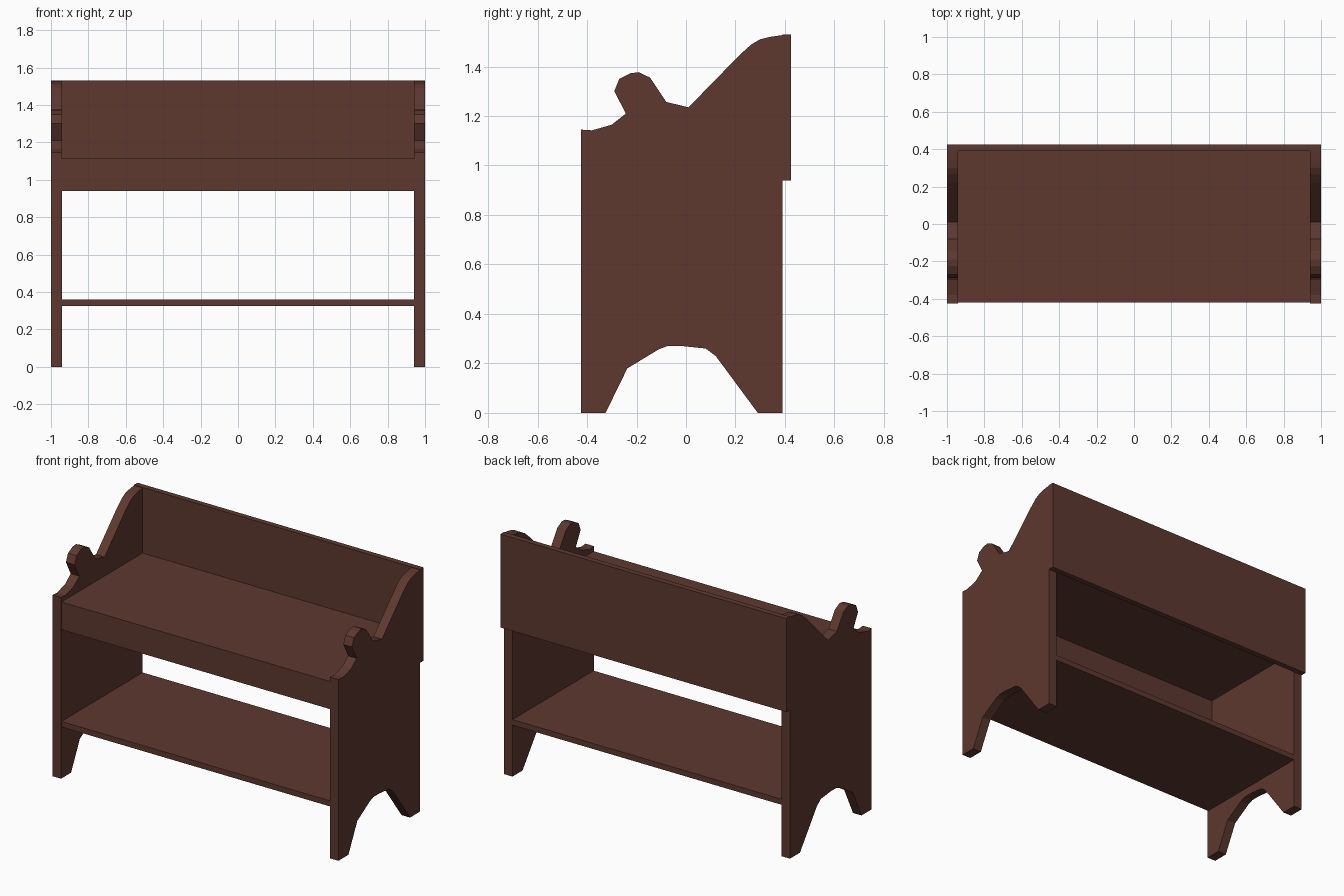
import bpy, bmesh

if "Cube" in bpy.data.objects:
    bpy.data.objects.remove(bpy.data.objects["Cube"])

wood = bpy.data.materials.new("dark brown wood")
wood.diffuse_color = (0.11, 0.04, 0.028, 1)
wood.use_nodes = True
wood.node_tree.nodes["Principled BSDF"].inputs["Base Color"].default_value = wood.diffuse_color


def finish(name, bm):
    bmesh.ops.recalc_face_normals(bm, faces=bm.faces)
    mesh = bpy.data.meshes.new(name)
    bm.to_mesh(mesh)
    bm.free()
    mesh.materials.append(wood)
    obj = bpy.data.objects.new(name, mesh)
    bpy.context.collection.objects.link(obj)
    return obj


def board(name, x, y, z):
    """Box from (min, max) ranges on each axis."""
    bm = bmesh.new()
    bmesh.ops.create_cube(bm, size=1)
    for v in bm.verts:
        v.co = [r[0] if c < 0 else r[1] for c, r in zip(v.co, (x, y, z))]
    return finish(name, bm)


def side_panel(name, x0, x1, profile):
    """Extrude a (y, z) outline along x."""
    bm = bmesh.new()
    face = bm.faces.new([bm.verts.new((x0, y, z)) for y, z in profile])
    ext = bmesh.ops.extrude_face_region(bm, geom=[face])
    for v in ext["geom"]:
        if isinstance(v, bmesh.types.BMVert):
            v.co.x = x1
    return finish(name, bm)


# Side outline: feet with arch, straight back, sloped shoulder, knob, front corner
outline = [
    (-0.425, 0), (-0.325, 0), (-0.237, 0.18), (-0.11, 0.257), (-0.075, 0.27),
    (-0.015, 0.27), (0.08, 0.26), (0.12, 0.23), (0.29, 0), (0.39, 0),
    (0.39, 1.527), (0.34, 1.52), (0.30, 1.51), (0.265, 1.49), (0.22, 1.45),
    (0.01, 1.235), (-0.08, 1.257), (-0.145, 1.355), (-0.19, 1.377),
    (-0.225, 1.373), (-0.27, 1.35), (-0.29, 1.30), (-0.243, 1.21),
    (-0.30, 1.165), (-0.38, 1.142), (-0.425, 1.145),
]
for label, s in (("left", -1), ("right", 1)):
    side_panel(label + "_side_panel", s * 0.94, s * 1.0, outline)

# Boards between and behind the sides
inner = (-0.94, 0.94)
board("back_panel", (-1, 1), (0.39, 0.425), (0.94, 1.53))
board("seat", inner, (-0.42, 0.39), (1.08, 1.115))
board("front_apron", inner, (-0.42, -0.385), (0.94, 1.08))
board("lower_shelf", inner, (-0.42, 0.39), (0.325, 0.36))
